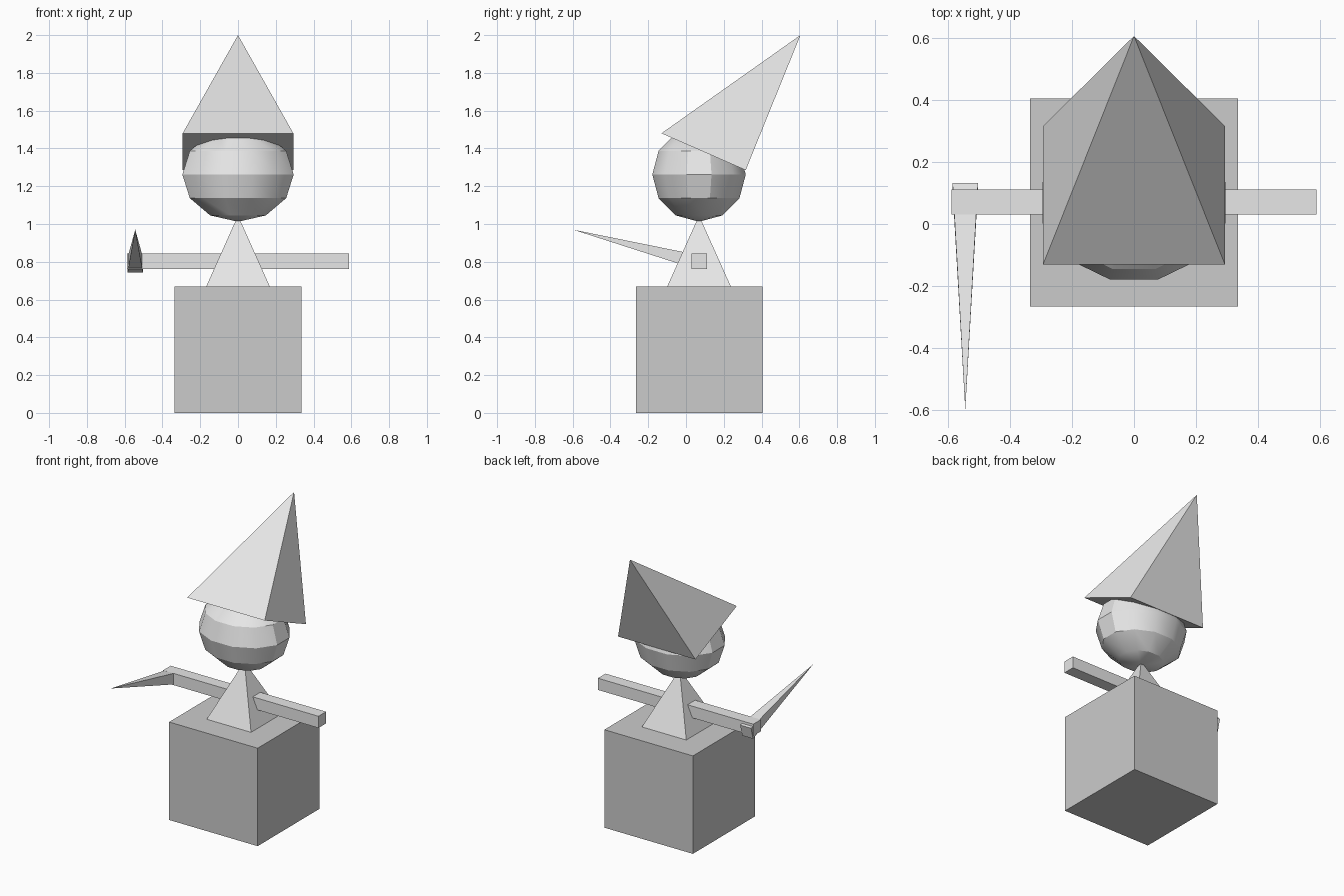
import bpy, bmesh, math
from mathutils import Matrix

if "Cube" in bpy.data.objects:
    bpy.data.objects.remove(bpy.data.objects["Cube"])

CY = 0.069  # depth position of the figure's axis


def material(name, v):
    m = bpy.data.materials.new(name)
    m.diffuse_color = (v, v, v, 1)
    m.use_nodes = True
    m.node_tree.nodes["Principled BSDF"].inputs["Base Color"].default_value = m.diffuse_color
    return m


light = material("light grey", 0.8)
mid = material("mid grey", 0.6)


def finish(bm, name, mat):
    bmesh.ops.recalc_face_normals(bm, faces=bm.faces)
    me = bpy.data.meshes.new(name)
    bm.to_mesh(me)
    bm.free()
    me.materials.append(mat)
    ob = bpy.data.objects.new(name, me)
    bpy.context.collection.objects.link(ob)
    return ob


def box(name, mat, lo, hi):
    bm = bmesh.new()
    size = [b - a for a, b in zip(lo, hi)]
    mid_pt = [(a + b) / 2 for a, b in zip(lo, hi)]
    bmesh.ops.create_cube(bm, size=1, matrix=Matrix.Translation(mid_pt) @ Matrix.Diagonal((*size, 1)))
    return finish(bm, name, mat)


def pyramid(name, mat, cx, half, edge_a, edge_b, apex):
    """Four-sided spike; edge_a and edge_b are the (y, z) of two base edges."""
    bm = bmesh.new()
    base = [bm.verts.new((cx + s * half, *e))
            for s, e in ((-1, edge_a), (1, edge_a), (1, edge_b), (-1, edge_b))]
    tip = bm.verts.new((cx, *apex))
    bm.faces.new(base)
    for i in range(4):
        bm.faces.new((base[i], base[(i + 1) % 4], tip))
    return finish(bm, name, mat)


# Pedestal, torso and arms
box("pedestal", mid, (-0.335, CY - 0.335, 0), (0.335, CY + 0.335, 0.67))
pyramid("torso", light, 0, 0.168, (CY - 0.168, 0.67), (CY + 0.168, 0.67), (CY, 1.045))
box("arms", light, (-0.588, 0.03, 0.763), (0.588, 0.112, 0.843))

# Faceted head
bm = bmesh.new()
bmesh.ops.create_uvsphere(
    bm, u_segments=12, v_segments=6, radius=1,
    matrix=Matrix.Translation((0, CY, 1.262)) @ Matrix.Diagonal((0.305, 0.256, 0.25, 1))
    @ Matrix.Rotation(math.radians(15), 4, 'Z'))
head = finish(bm, "head", light)
bpy.context.view_layer.objects.active = head
head.select_set(True)
bpy.ops.object.shade_smooth_by_angle(angle=math.radians(29))

# Leaning pointed hat and the spike held in one hand
pyramid("hat", light, 0, 0.293, (-0.13, 1.48), (0.316, 1.285), (0.606, 2.0))
pyramid("spike", light, -0.544, 0.041, (0.132, 0.822), (0.111, 0.742), (-0.598, 0.97))
